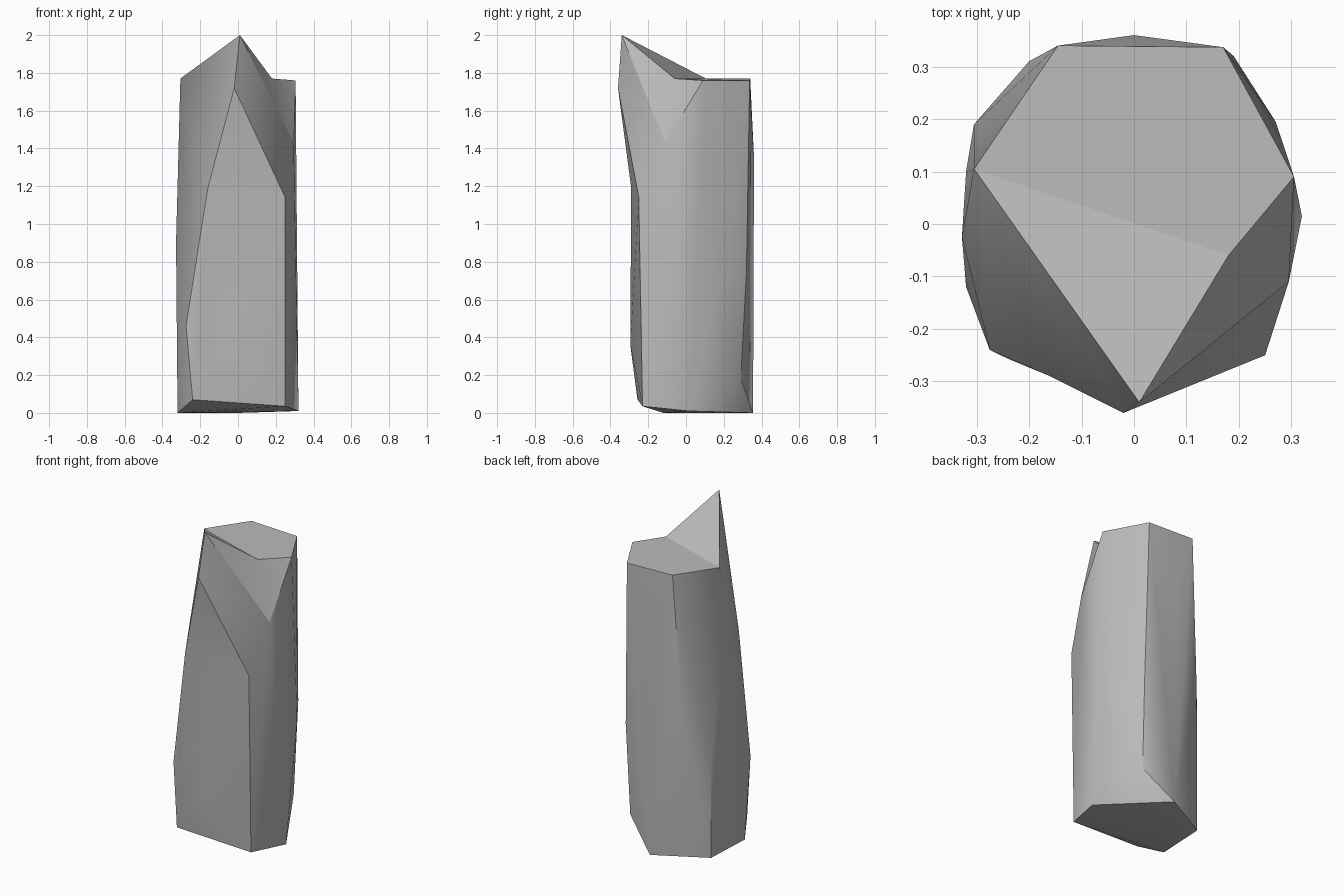
import bpy, bmesh, math

cube = bpy.data.objects.get("Cube")
if cube:
    bpy.data.objects.remove(cube, do_unlink=True)

# Corners of the chipped upper part
upper = {
    "peak": (.01, -.34, 2), "brow": (-.02, -.36, 1.72),
    "cheek": (-.16, -.29, 1.19), "hip": (.25, -.25, 1.14),
    "notch": (.295, -.11, 1.43), "dip": (.18, -.06, 1.77),
    "rim_left": (.305, .09, 1.76), "rim_right": (-.305, .105, 1.77),
    "rim_back_left": (.17, .337, 1.76), "rim_back_right": (-.145, .34, 1.77),
}

# Corners of the lower shaft, base first
shaft = [
    (-.24, -.257, .07), (.25, -.23, .035), (.32, .015, .01),
    (0, .355, 0), (-.305, .19, 0), (-.32, -.12, 0),
    (.18, .29, .18), (-.275, -.24, .46), (-.05, -.295, .36),
    (.27, .195, .7), (.19, .32, .75), (-.2, .31, .83),
    (-.305, .19, .6), (-.328, -.025, .9), (-.32, .1, 1.15),
    (0, .36, 1.35),
]

# Faces that close the broken top
chips = [
    "rim_right dip rim_left rim_back_left rim_back_right",
    "rim_right peak dip", "peak notch dip", "dip notch rim_left",
    "peak brow notch", "brow hip notch", "brow cheek hip",
    "rim_right cheek brow", "rim_right brow peak",
]

bm = bmesh.new()
corner = {name: bm.verts.new(co) for name, co in upper.items()}
body = [v for name, v in corner.items() if name not in ("peak", "brow")]
body += [bm.verts.new(co) for co in shaft]

# Wrap the shaft, open its top, then add the chipped faces
bmesh.ops.convex_hull(bm, input=body)
top = set(corner.values())
bmesh.ops.delete(bm, geom=[f for f in bm.faces if set(f.verts) <= top],
                 context='FACES_ONLY')
for names in chips:
    bm.faces.new([corner[n] for n in names.split()])

# Clear leftover edges and points, and make the surface consistent
bmesh.ops.delete(bm, geom=[e for e in bm.edges if e.is_wire], context='EDGES')
bmesh.ops.delete(bm, geom=[v for v in bm.verts if not v.link_faces],
                 context='VERTS')
bmesh.ops.recalc_face_normals(bm, faces=bm.faces)

mesh = bpy.data.meshes.new("stone_pillar")
bm.to_mesh(mesh)
bm.free()
pillar = bpy.data.objects.new("stone_pillar", mesh)
bpy.context.collection.objects.link(pillar)

# Stone colour
stone = bpy.data.materials.new("stone_grey")
stone.use_nodes = True
grey = (.5, .5, .5, 1)
stone.diffuse_color = grey
stone.node_tree.nodes["Principled BSDF"].inputs["Base Color"].default_value = grey
mesh.materials.append(stone)

# Soft shading that keeps the main ridges sharp
bpy.ops.object.select_all(action='DESELECT')
pillar.select_set(True)
bpy.context.view_layer.objects.active = pillar
bpy.ops.object.shade_smooth_by_angle(angle=math.radians(30))
